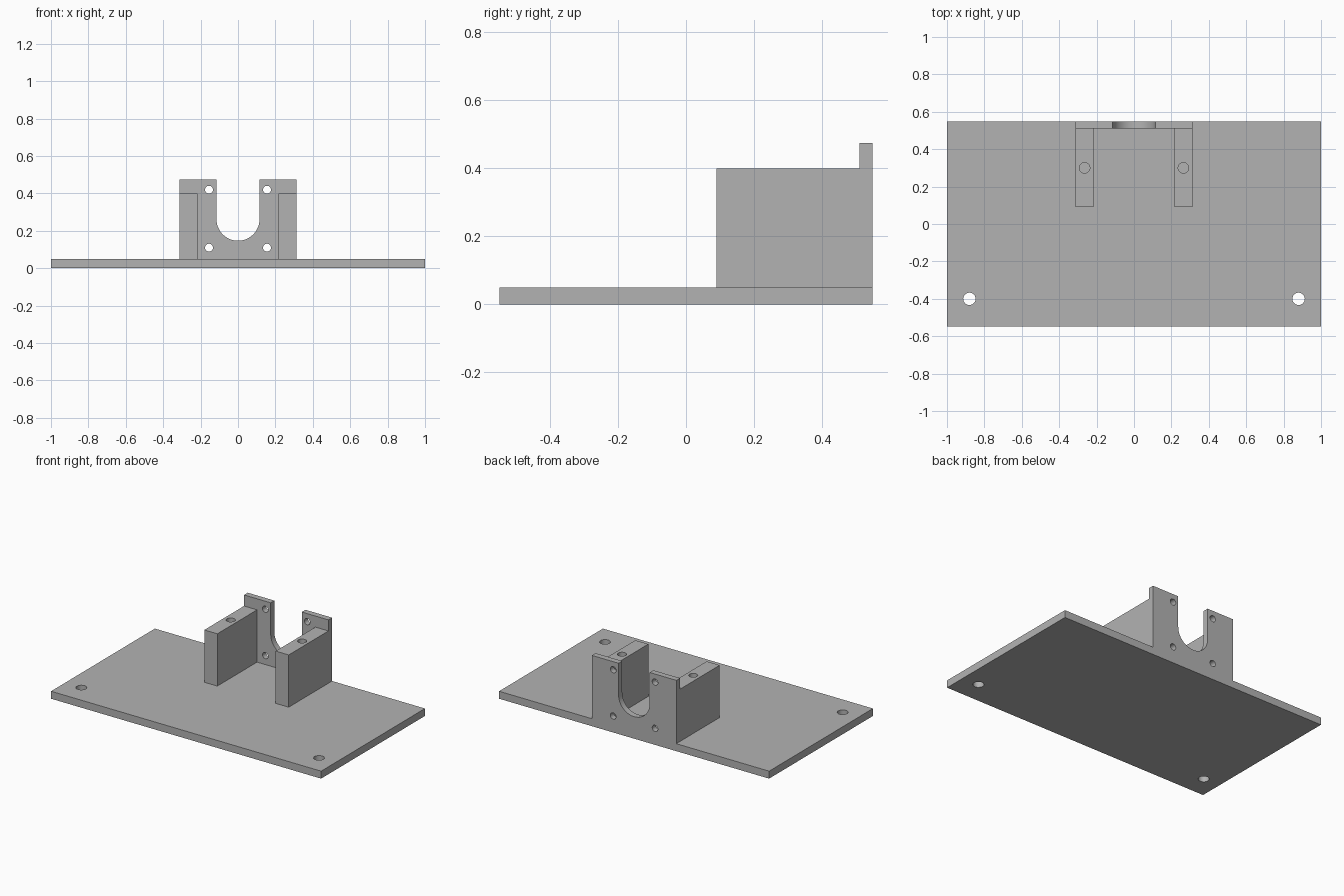
import bpy
from math import radians

cube = bpy.data.objects.get("Cube")
if cube:
    bpy.data.objects.remove(cube, do_unlink=True)

grey = bpy.data.materials.new("plain grey")
grey.use_nodes = True
colour = (0.45, 0.45, 0.45, 1)
grey.diffuse_color = colour
grey.node_tree.nodes["Principled BSDF"].inputs["Base Color"].default_value = colour

BASE_TOP, BACK = 0.05, 0.549


def box(name, x, y, z):
    """Box spanning the given (low, high) ranges."""
    ranges = (x, y, z)
    bpy.ops.mesh.primitive_cube_add(size=1, location=[(a + b) / 2 for a, b in ranges])
    ob = bpy.context.object
    ob.name = name
    ob.scale = [b - a for a, b in ranges]
    bpy.ops.object.transform_apply(location=False, rotation=False, scale=True)
    ob.data.materials.append(grey)
    return ob


def rod(radius, depth, location, along_y=False):
    """Round cutter along z, or along y."""
    bpy.ops.mesh.primitive_cylinder_add(
        vertices=48, radius=radius, depth=depth, location=location,
        rotation=(radians(90) if along_y else 0, 0, 0))
    ob = bpy.context.object
    ob.data.materials.append(grey)
    return ob


def cut(part, cutters):
    """Subtract the cutters, then remove them and shade the bores smooth."""
    for cutter in cutters:
        bpy.ops.object.select_all(action="DESELECT")
        part.select_set(True)
        bpy.context.view_layer.objects.active = part
        mod = part.modifiers.new("cut", "BOOLEAN")
        mod.operation = "DIFFERENCE"
        mod.solver = "EXACT"
        mod.object = cutter
        bpy.ops.object.modifier_apply(modifier=mod.name)
        bpy.data.objects.remove(cutter, do_unlink=True)
    bpy.ops.object.shade_smooth_by_angle(angle=radians(30))


# Base plate with two mounting holes near the front corners
base = box("base_plate", (-1, 1), (-BACK, BACK), (0, BASE_TOP))
cut(base, [rod(0.033, 0.3, (s * 0.88, -0.4, 0)) for s in (-1, 1)])

# Upright bracket with a U-shaped slot and four screw holes
bracket = box("upright_bracket", (-0.3125, 0.3125), (0.51, BACK), (BASE_TOP, 0.474))
slot_z, slot_r = 0.262, 0.115
cutters = [rod(slot_r, 0.3, (0, 0.53, slot_z), True),
           box("slot_cutter", (-slot_r, slot_r), (0.4, 0.7), (slot_z, 0.6))]
cutters += [rod(0.021, 0.3, (s * 0.155, 0.53, z), True)
            for s in (-1, 1) for z in (0.11, 0.42)]
cut(bracket, cutters)

# Side walls, each with a blind hole in its top
for side, s in (("left", 1), ("right", -1)):
    wall = box(side + "_wall", sorted((s * 0.216, s * 0.3125)), (0.09, 0.51), (BASE_TOP, 0.4))
    cut(wall, [rod(0.028, 0.4, (s * 0.264, 0.3, 0.4))])
